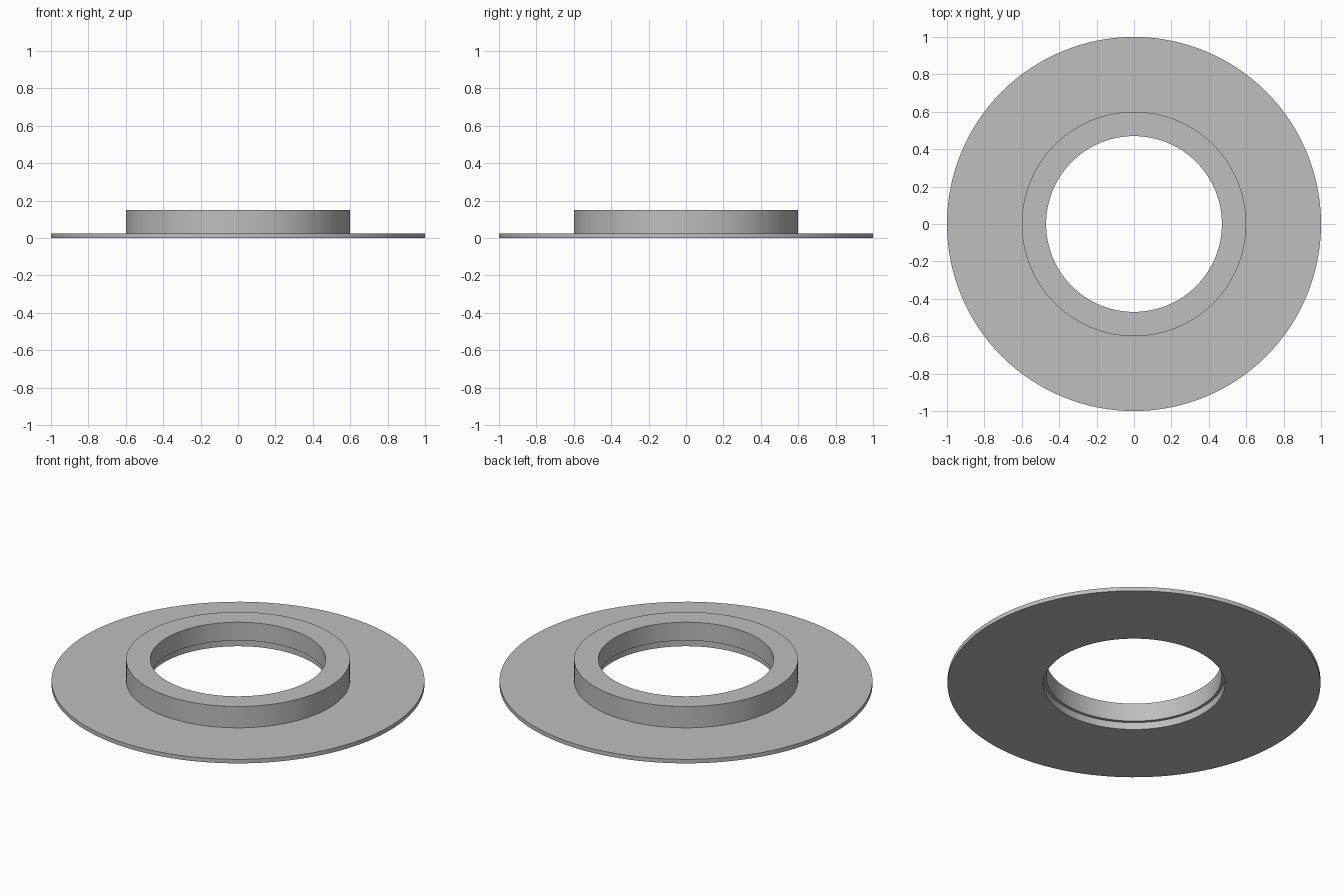
import bpy
import bmesh
import math

cube = bpy.data.objects.get("Cube")
if cube:
    bpy.data.objects.remove(cube, do_unlink=True)

# Single plain grey metal
grey = bpy.data.materials.new("grey metal")
grey.use_nodes = True
colour = (0.52, 0.52, 0.52, 1)
grey.diffuse_color = colour
grey.node_tree.nodes["Principled BSDF"].inputs["Base Color"].default_value = colour


def lathe(name, profile, steps=128):
    """Spin a closed (radius, z) profile around the vertical axis."""
    bm = bmesh.new()
    verts = [bm.verts.new((r, 0, z)) for r, z in profile]
    edges = [bm.edges.new((v, verts[(i + 1) % len(verts)])) for i, v in enumerate(verts)]
    bmesh.ops.spin(bm, geom=verts + edges, cent=(0, 0, 0), axis=(0, 0, 1),
                   angle=math.tau, steps=steps, use_merge=False)
    bmesh.ops.remove_doubles(bm, verts=bm.verts[:], dist=0.0001)
    bmesh.ops.recalc_face_normals(bm, faces=bm.faces[:])
    mesh = bpy.data.meshes.new(name)
    bm.to_mesh(mesh)
    bm.free()
    mesh.materials.append(grey)
    obj = bpy.data.objects.new(name, mesh)
    bpy.context.collection.objects.link(obj)
    bpy.ops.object.select_all(action="DESELECT")
    obj.select_set(True)
    bpy.context.view_layer.objects.active = obj
    bpy.ops.object.shade_smooth_by_angle(angle=math.radians(30))
    return obj


# Thin flange, raised collar and a bore with a shallow wider recess underneath
flange_r, collar_r, bore_r, recess_r = 1.0, 0.6, 0.47, 0.487
flange_z, recess_z, top_z = 0.024, 0.042, 0.15
lathe("flanged_ring", [
    (recess_r, 0), (flange_r, 0), (flange_r, flange_z), (collar_r, flange_z),
    (collar_r, top_z), (bore_r, top_z), (bore_r, recess_z), (recess_r, recess_z),
])
